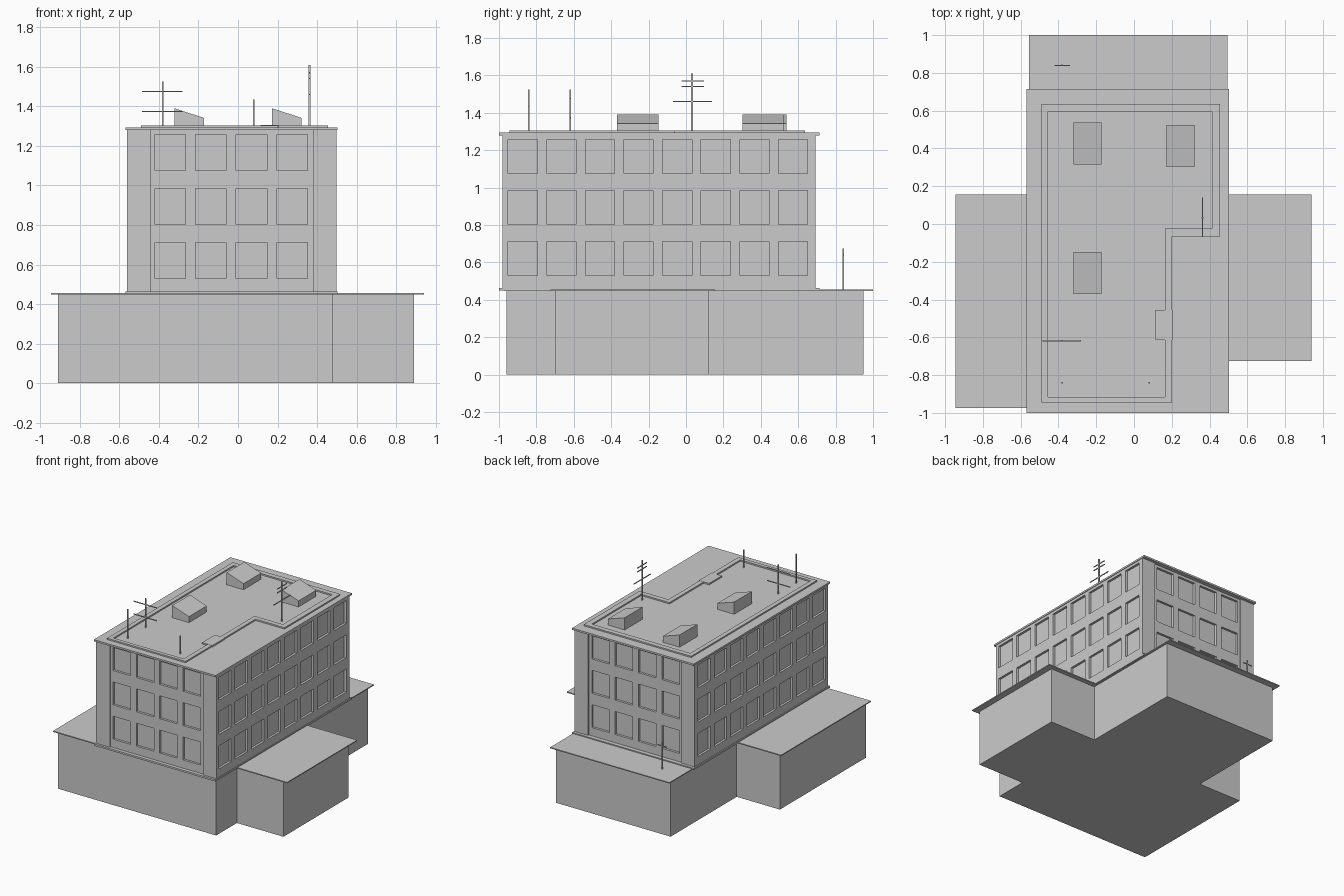
import bpy, bmesh

if "Cube" in bpy.data.objects:
    bpy.data.objects.remove(bpy.data.objects["Cube"])

def finish(name, bm):
    bmesh.ops.recalc_face_normals(bm, faces=bm.faces)
    me = bpy.data.meshes.new(name)
    bm.to_mesh(me)
    bm.free()
    ob = bpy.data.objects.new(name, me)
    bpy.context.collection.objects.link(ob)
    return ob

def extrude(bm, faces, vec):
    r = bmesh.ops.extrude_face_region(bm, geom=faces)
    verts = [g for g in r["geom"] if isinstance(g, bmesh.types.BMVert)]
    bmesh.ops.translate(bm, verts=verts, vec=vec)

def prism(bm, pts, vec):
    extrude(bm, [bm.faces.new([bm.verts.new(p) for p in pts])], vec)

def add_box(bm, x0, x1, y0, y1, z0, z1):
    prism(bm, [(x0, y0, z0), (x1, y0, z0), (x1, y1, z0), (x0, y1, z0)], (0, 0, z1 - z0))

def boxes(name, *dims):
    bm = bmesh.new()
    for d in dims:
        add_box(bm, *d)
    return finish(name, bm)

def plan(name, pts, z0, z1):
    bm = bmesh.new()
    prism(bm, [(x, y, z0) for x, y in pts], (0, 0, z1 - z0))
    return finish(name, bm)

def cut(target, cutter):
    cutter.hide_render = True
    m = target.modifiers.new("cut", 'BOOLEAN')
    m.operation, m.solver, m.object = 'DIFFERENCE', 'EXACT', cutter
    bpy.context.view_layer.objects.active = target
    bpy.ops.object.modifier_apply(modifier=m.name)
    bpy.data.objects.remove(cutter)

# ground floor with its side and back wings, and their overhanging roof
def cross(l, lc, rc, r, f, rf, m, b):
    return [(l, f), (rc, f), (rc, rf), (r, rf), (r, m), (rc, m),
            (rc, b), (lc, b), (lc, m), (l, m)]

plan("ground_floor", cross(-.91, -.53, .48, .89, -.96, -.70, .12, .95), 0, .45)
plan("ground_floor_roof", cross(-.945, -.555, .495, .94, -.975, -.725, .155, 1), .448, .456)

# upper storeys
X0, X1, Y0, Y1 = -.56, .497, -.982, .692
body = boxes("upper_floors", (X0, X1, Y0, Y1, .455, 1.285))
boxes("lower_ledge", (-.568, .502, -1, .715, .45, .464))
boxes("main_roof", (-.568, .502, -1, .715, 1.279, 1.293))

# shallow recessed panels on the short facades
R, D = .01, .018
cut(body, boxes("panel_cutter", (-.44, .378, Y0 - .1, Y0 + R, .4, 1.4),
                (-.44, .378, Y1 - R, Y1 + .1, .4, 1.4)))

# window recesses on all four facades
wins = []
for row in range(3):
    z0 = .53 + row * .273
    z1 = z0 + .182
    for i in range(4):
        x = -.42 + i * .2055
        wins += [(x, x + .155, Y0 - .1, Y0 + R + D, z0, z1),
                 (x, x + .155, Y1 - R - D, Y1 + .1, z0, z1)]
    for i in range(8):
        y = -.951 + i * .2065
        wins += [(X0 - .1, X0 + D, y, y + .156, z0, z1),
                 (X1 - D, X1 + .1, y, y + .156, z0, z1)]
cut(body, boxes("window_cutter", *wins))

# raised curb around the roof
outer = [(-.49, -.945), (.2, -.945), (.2, -.065), (.455, -.065), (.455, .635), (-.49, .635)]
inner = [(-.455, -.915), (.163, -.915), (.163, -.025), (.412, -.025), (.412, .595), (-.455, .595)]
bm = bmesh.new()
vo = [bm.verts.new((x, y, 1.29)) for x, y in outer]
vi = [bm.verts.new((x, y, 1.29)) for x, y in inner]
ring = [bm.faces.new((vo[i], vo[(i + 1) % 6], vi[(i + 1) % 6], vi[i])) for i in range(6)]
extrude(bm, ring, (0, 0, .014))
finish("roof_curb", bm)
boxes("roof_step", (.115, .205, -.615, -.455, 1.29, 1.305))

# sloped roof hatches
for n, (x, y) in enumerate([(-.32, .315), (.173, .302), (-.32, -.37)]):
    bm = bmesh.new()
    prism(bm, [(x, y, 1.29), (x + .148, y, 1.29), (x + .148, y, 1.341), (x, y, 1.39)], (0, .222, 0))
    finish(f"roof_hatch_{n + 1}", bm)

# antennas: mast plus crossbars along x or y
def antenna(name, x, y, z0, z1, r=.004, bars=()):
    parts = [(x - r, x + r, y - r, y + r, z0, z1)]
    t = .003
    for axis, a, b, z in bars:
        parts.append((a, b, y - t, y + t, z - t, z + t) if axis == 'x'
                     else (x - t, x + t, a, b, z - t, z + t))
    boxes(name, *parts)

antenna("front_left_antenna", -.38, -.84, 1.29, 1.525)
antenna("front_right_antenna", .08, -.84, 1.29, 1.435)
antenna("crossbar_antenna", -.38, -.618, 1.29, 1.525,
        bars=[('x', -.485, -.28, 1.475), ('x', -.485, -.28, 1.373)])
antenna("tall_antenna", .362, .033, 1.29, 1.61, .005,
        bars=[('y', -.025, .095, 1.57), ('y', -.025, .095, 1.54), ('y', -.07, .14, 1.46)])
antenna("back_antenna", -.38, .84, .45, .675, bars=[('x', -.42, -.34, .64)])
